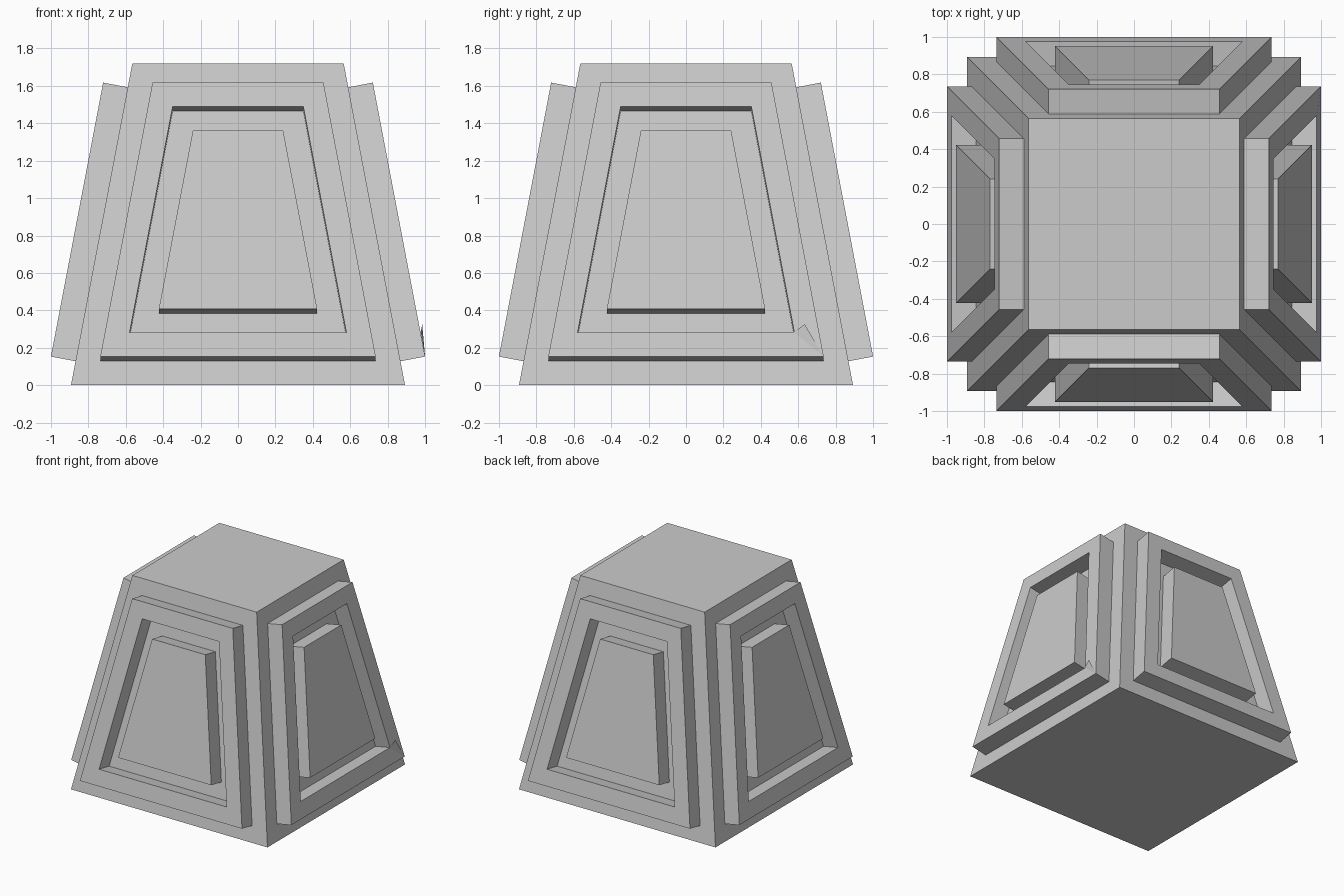
import bpy, bmesh
from mathutils import Vector

if "Cube" in bpy.data.objects:
    bpy.data.objects.remove(bpy.data.objects["Cube"])

BASE, TOP, HEIGHT = 0.893, 0.565, 1.72
INSET, DEPTH = 0.13, 0.134


def add_object(name, bm):
    mesh = bpy.data.meshes.new(name)
    bm.to_mesh(mesh)
    bm.free()
    obj = bpy.data.objects.new(name, mesh)
    bpy.context.collection.objects.link(obj)
    return obj


def inset_and_push(bm, face, depth):
    """Inset a face evenly, then extrude the inner face along its normal."""
    normal = face.normal.copy()
    bmesh.ops.inset_individual(bm, faces=[face], thickness=INSET,
                               use_even_offset=True)
    new = bmesh.ops.extrude_discrete_faces(bm, faces=[face])["faces"][0]
    bmesh.ops.translate(bm, verts=new.verts[:], vec=normal * depth)
    new.normal_update()
    return new


# Tapered block
bm = bmesh.new()
bmesh.ops.create_cube(bm, size=2)
for v in bm.verts:
    half = TOP if v.co.z > 0 else BASE
    v.co = Vector((v.co.x * half, v.co.y * half, HEIGHT if v.co.z > 0 else 0))
bm.normal_update()

# Raised frame, recess and raised centre panel on each of the four sides
for side in [f for f in bm.faces if abs(f.normal.z) < 0.5]:
    for depth in (DEPTH, -DEPTH, DEPTH):
        side = inset_and_push(bm, side, depth)
bm.normal_update()
add_object("panelled_block", bm)

# Small chipped flap at the lower corner of the right-hand frame
bm = bmesh.new()
corners = [(1.0, 0.735, 0.154), (0.985, 0.635, 0.325), (0.977, 0.574, 0.283)]
bm.faces.new([bm.verts.new(c) for c in corners])
add_object("corner_chip", bm)
